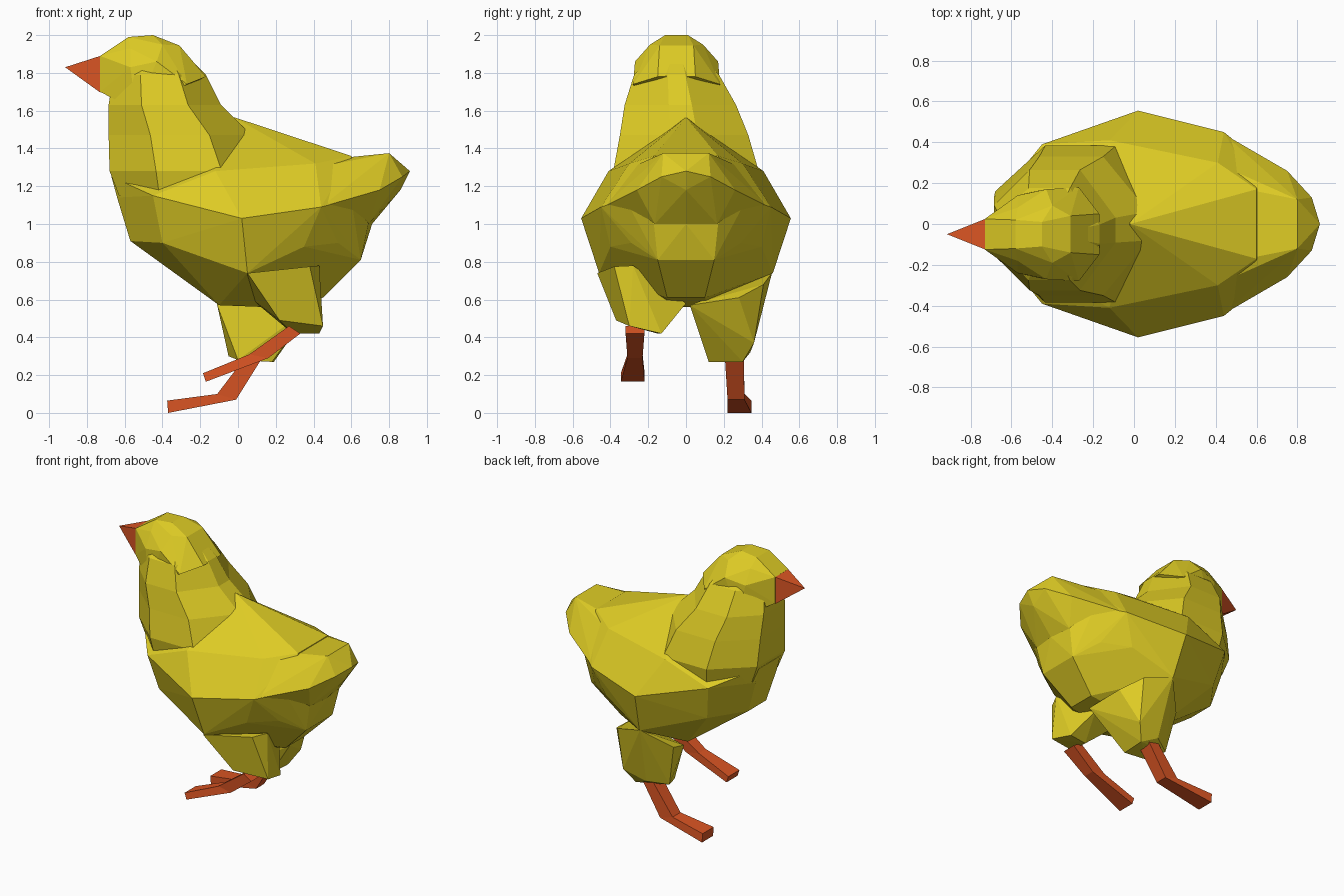
import bpy, bmesh, math


def material(name, rgb):
    m = bpy.data.materials.new(name)
    m.diffuse_color = (*rgb, 1)
    return m


YELLOW = material("yellow down", (0.73, 0.60, 0.018))
ORANGE = material("orange skin", (0.70, 0.090, 0.017))


def finish(bm, name, mat):
    bmesh.ops.recalc_face_normals(bm, faces=bm.faces)
    me = bpy.data.meshes.new(name)
    bm.to_mesh(me)
    bm.free()
    me.materials.append(mat)
    ob = bpy.data.objects.new(name, me)
    bpy.context.collection.objects.link(ob)
    return ob


def both(points, y0=0.0):
    """Mirror points across the plane y = y0."""
    out = []
    for x, y, z in points:
        out += [(x, y0 + y, z)] + ([(x, y0 - y, z)] if y else [])
    return out


def hull(name, points, mat):
    """Faceted solid around a few corner points."""
    bm = bmesh.new()
    vs = [bm.verts.new(p) for p in points]
    bmesh.ops.convex_hull(bm, input=vs)
    bmesh.ops.delete(bm, geom=[v for v in bm.verts if not v.link_faces], context='VERTS')
    bmesh.ops.dissolve_limit(bm, angle_limit=math.radians(2), verts=bm.verts, edges=bm.edges)
    return finish(bm, name, mat)


def loft(name, rings, mat):
    """Skin a list of equal-sized rings and cap both ends."""
    bm = bmesh.new()
    rows = [[bm.verts.new(p) for p in r] for r in rings]
    n = len(rows[0])
    for a, b in zip(rows, rows[1:]):
        for i in range(n):
            j = (i + 1) % n
            bm.faces.new((a[i], a[j], b[j], b[i]))
    bm.faces.new(rows[0])
    bm.faces.new(rows[-1])
    return finish(bm, name, mat)


# Body: equator, shoulders and back, belly
hull("body", both([
    (-0.64, 0.12, 1.14), (-0.45, 0.39, 1.15), (0.02, 0.555, 1.03), (0.44, 0.45, 1.09),
    (0.60, 0.32, 1.13),
    (-0.67, 0.12, 1.25), (-0.12, 0.41, 1.28), (-0.02, 0.0, 1.565), (0.41, 0.30, 1.32),
    (0.60, 0.17, 1.36),
    (-0.57, 0.10, 0.91), (-0.40, 0.33, 0.90), (0.05, 0.46, 0.74), (0.35, 0.40, 0.88),
    (0.53, 0.29, 0.90), (0.65, 0.15, 0.81), (0.69, 0.17, 1.0), (0.71, 0.0, 1.0),
    (-0.10, 0.12, 0.57), (0.15, 0.12, 0.56), (0.45, 0.10, 0.61)]), YELLOW)

# Tail
hull("tail", both([
    (0.55, 0.17, 1.35), (0.80, 0.12, 1.375), (0.87, 0.13, 1.25), (0.91, 0.0, 1.28),
    (0.75, 0.26, 1.18), (0.86, 0.0, 1.18), (0.71, 0.0, 1.0), (0.69, 0.165, 1.0),
    (0.44, 0.44, 1.09), (0.42, 0.29, 1.30)]), YELLOW)


# Neck: eight-sided rings, narrower at the back: z, front x, back x, half width, y offset
def neck_ring(z, xf, xb, w, y0):
    k = 1 / math.cos(math.pi / 8)
    ring = []
    for i in range(8):
        a = (i + 0.5) * math.pi / 4
        narrow = 0.5 if math.cos(a) > 0.8 else 1.0
        ring.append(((xf + xb) / 2 + (xb - xf) / 2 * k * math.cos(a),
                     y0 + w * k * math.sin(a) * narrow, z))
    return ring


loft("neck", [neck_ring(*r) for r in [
    (1.15, -0.63, 0.10, 0.36, 0.0),
    (1.28, -0.68, 0.16, 0.385, 0.0),
    (1.47, -0.685, 0.07, 0.34, -0.01),
    (1.63, -0.685, -0.09, 0.295, -0.03),
    (1.79, -0.66, -0.17, 0.225, -0.05),
    (1.90, -0.56, -0.28, 0.12, -0.05)]], YELLOW)

# Head
HEAD_Y = -0.05
hull("head", both([
    (-0.73, 0.075, 1.89), (-0.73, 0.075, 1.70), (-0.54, 0.20, 1.60), (-0.66, 0.07, 1.915),
    (-0.58, 0.07, 1.99), (-0.45, 0.06, 2.0), (-0.31, 0.09, 1.945), (-0.57, 0.19, 1.83),
    (-0.43, 0.22, 1.86), (-0.40, 0.14, 1.95), (-0.57, 0.13, 1.93), (-0.17, 0.10, 1.78),
    (-0.27, 0.23, 1.74)], HEAD_Y), YELLOW)

# Beak
hull("beak", both([
    (-0.728, 0.075, 1.89), (-0.728, 0.075, 1.695), (-0.915, 0.0, 1.83)], HEAD_Y), ORANGE)

# Thighs: one lifted, one standing
hull("lifted_thigh", [
    (0.05, -0.47, 0.74), (0.43, -0.28, 0.78), (0.22, -0.37, 0.49), (0.45, -0.30, 0.46),
    (0.43, -0.13, 0.42), (0.29, -0.15, 0.42), (0.33, 0.0, 0.58), (0.05, -0.10, 0.62),
    (0.38, -0.38, 0.775)], YELLOW)
hull("standing_thigh", [
    (0.05, 0.455, 0.74), (-0.11, 0.30, 0.60), (-0.11, 0.18, 0.57), (-0.05, 0.26, 0.30),
    (0.0, 0.13, 0.28), (0.18, 0.12, 0.27), (0.19, 0.30, 0.27), (0.08, 0.34, 0.32),
    (0.25, 0.36, 0.37), (0.36, 0.28, 0.61), (0.40, 0.02, 0.57), (0.26, 0.41, 0.68)], YELLOW)


# Legs with feet: sections at knee, ankle and toe as front/top, back/bottom, half width
def leg(name, y0, sections):
    rings = []
    for (xa, za), (xb, zb), y, w in sections:
        y += y0
        rings.append([(xa, y - w, za), (xa, y + w, za), (xb, y + w, zb), (xb, y - w, zb)])
    loft(name, rings, ORANGE)


leg("lifted_leg", -0.27, [
    ((0.27, 0.46), (0.33, 0.42), 0, 0.05),
    ((0.06, 0.31), (0.16, 0.29), 0, 0.04),
    ((-0.185, 0.21), (-0.17, 0.165), -0.012, 0.063)])
leg("standing_leg", 0.255, [
    ((0.05, 0.31), (0.14, 0.31), 0, 0.05),
    ((-0.11, 0.10), (-0.01, 0.07), 0.01, 0.045),
    ((-0.375, 0.065), (-0.37, 0.0), 0.028, 0.063)])
